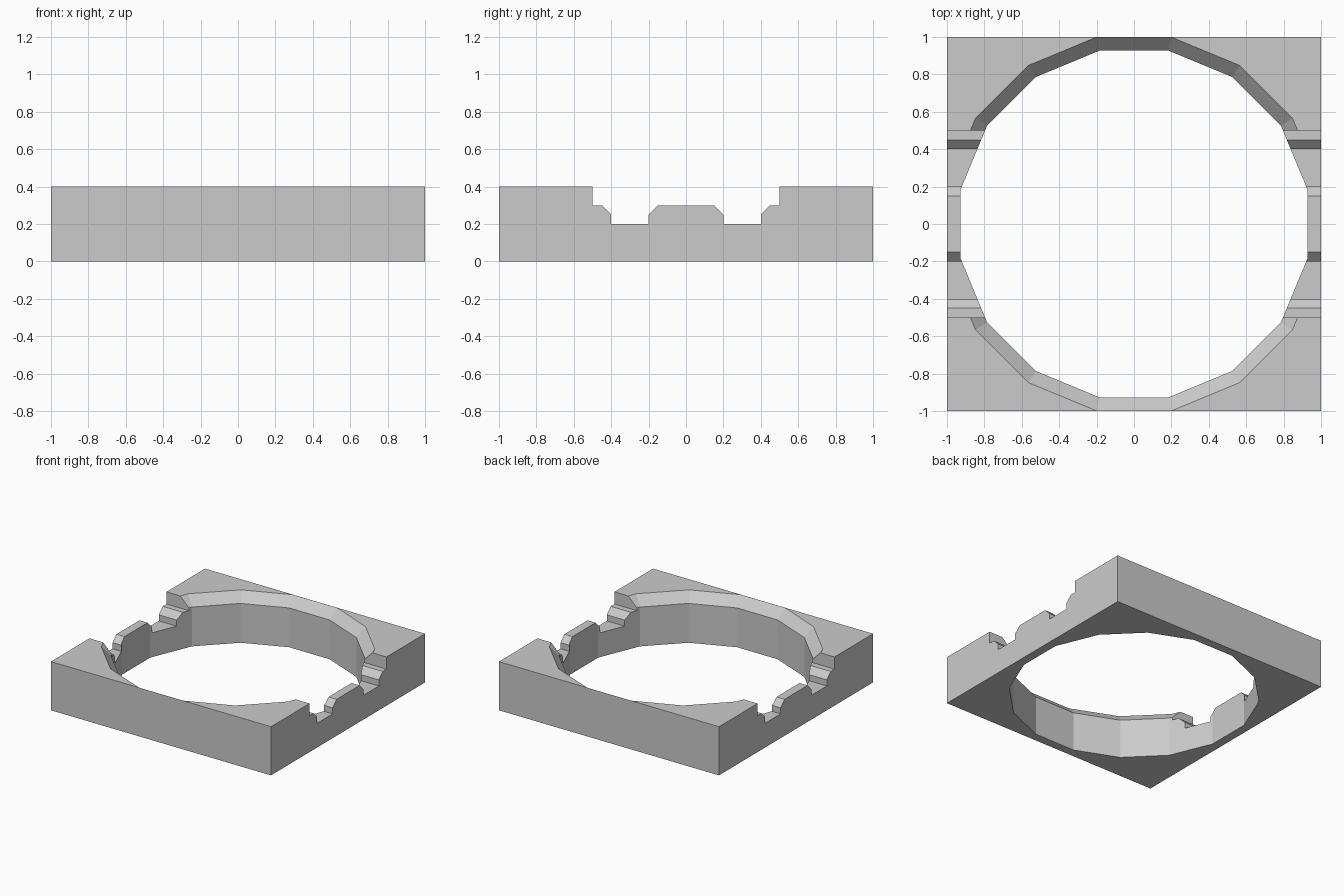
import bpy, bmesh
from math import cos, sin, pi

if "Cube" in bpy.data.objects:
    bpy.data.objects.remove(bpy.data.objects["Cube"])


def finish(name, bm):
    bmesh.ops.recalc_face_normals(bm, faces=bm.faces)
    mesh = bpy.data.meshes.new(name)
    bm.to_mesh(mesh)
    bm.free()
    ob = bpy.data.objects.new(name, mesh)
    bpy.context.collection.objects.link(ob)
    return ob


# Square block: mirrored notched side profile (y, z) extruded along x
half = [(0.15, 0.3), (0.2, 0.25), (0.2, 0.2), (0.4, 0.2), (0.4, 0.25),
        (0.45, 0.3), (0.5, 0.3), (0.5, 0.4), (1, 0.4), (1, 0)]
profile = half + [(-y, z) for y, z in reversed(half)]
bm = bmesh.new()
face = bm.faces.new([bm.verts.new((-1, y, z)) for y, z in profile])
ext = bmesh.ops.extrude_face_region(bm, geom=[face], use_keep_orig=True)
bmesh.ops.translate(bm, vec=(2, 0, 0),
                    verts=[v for v in ext["geom"] if isinstance(v, bmesh.types.BMVert)])
block = finish("notched_frame", bm)

# 16-sided opening with a flared upper rim (apothem, z)
SIDES = 16
levels = [(0.927, -0.1), (0.927, 0.323), (0.9995, 0.4), (1.0937, 0.5)]
bm = bmesh.new()
rings = []
for apothem, z in levels:
    r = apothem / cos(pi / SIDES)
    angles = [(i + 0.5) * 2 * pi / SIDES for i in range(SIDES)]
    rings.append([bm.verts.new((r * cos(a), r * sin(a), z)) for a in angles])
for low, high in zip(rings, rings[1:]):
    for i in range(SIDES):
        j = (i + 1) % SIDES
        bm.faces.new((low[i], low[j], high[j], high[i]))
bm.faces.new(rings[0])
bm.faces.new(rings[-1])
cutter = finish("opening_cutter", bm)
cutter.hide_render = True

# Cut the opening through the block
mod = block.modifiers.new("opening", 'BOOLEAN')
mod.operation = 'DIFFERENCE'
mod.solver = 'EXACT'
mod.object = cutter
bpy.context.view_layer.objects.active = block
block.select_set(True)
bpy.ops.object.modifier_apply(modifier=mod.name)
bpy.data.objects.remove(cutter)
